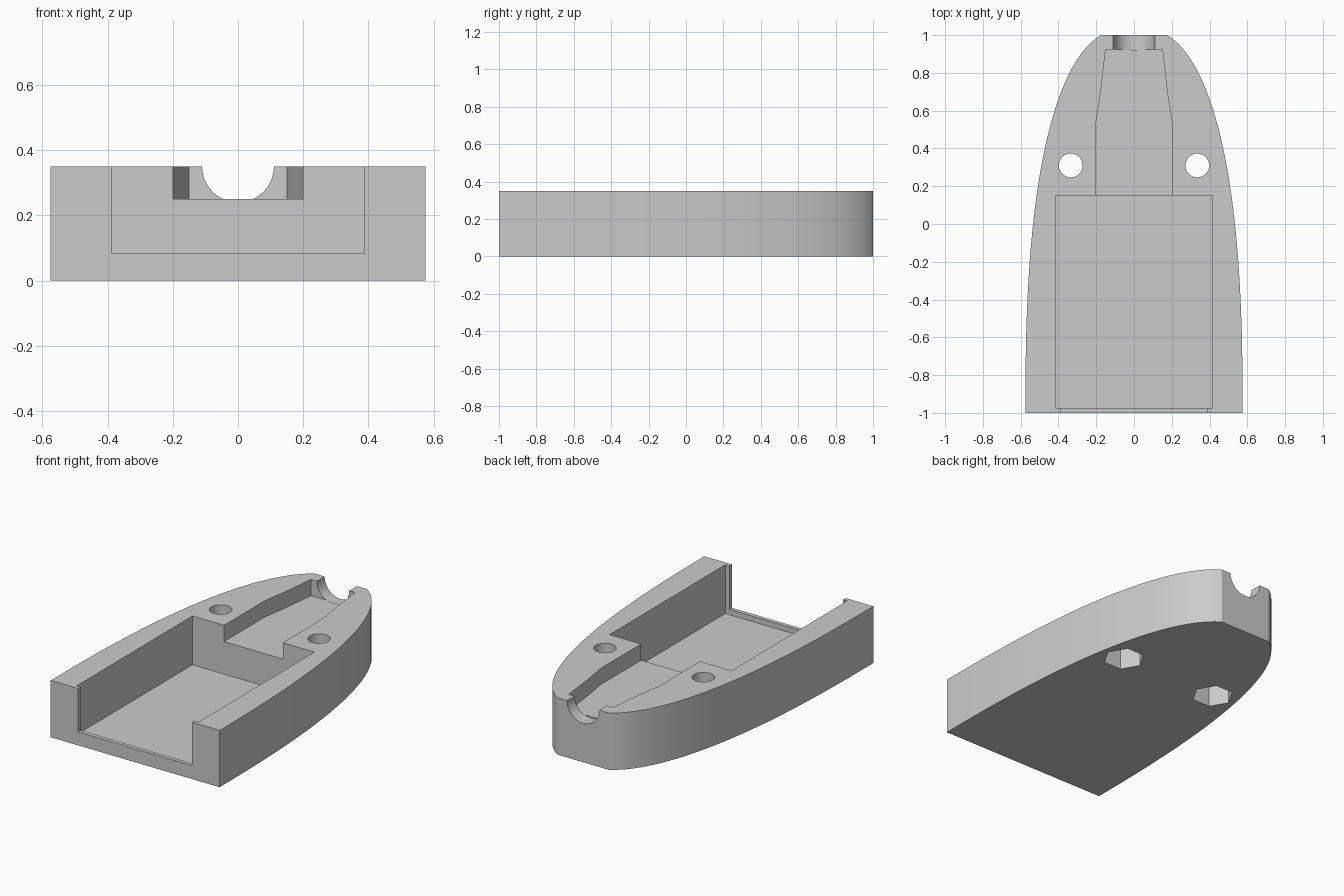
import bpy
import bmesh
import math
from mathutils import Matrix

cube = bpy.data.objects.get("Cube")
if cube:
    bpy.data.objects.remove(cube, do_unlink=True)

HEIGHT = 0.35
TOP = 0.5          # cutters reach above the body
HALF_WIDTH = 0.575

grey = bpy.data.materials.new("plain_grey")
grey.use_nodes = True
grey.diffuse_color = (0.6, 0.6, 0.6, 1)
grey.node_tree.nodes["Principled BSDF"].inputs["Base Color"].default_value = (0.6, 0.6, 0.6, 1)


def prism(name, outline, z0, z1, matrix=None):
    """Extrude a closed xy outline from z0 to z1."""
    bm = bmesh.new()
    face = bm.faces.new([bm.verts.new((x, y, z0)) for x, y in outline])
    grown = bmesh.ops.extrude_face_region(bm, geom=[face])["geom"]
    verts = [v for v in grown if isinstance(v, bmesh.types.BMVert)]
    bmesh.ops.translate(bm, verts=verts, vec=(0, 0, z1 - z0))
    bmesh.ops.recalc_face_normals(bm, faces=bm.faces)
    if matrix:
        bm.transform(matrix)
    mesh = bpy.data.meshes.new(name)
    bm.to_mesh(mesh)
    bm.free()
    mesh.materials.append(grey)
    obj = bpy.data.objects.new(name, mesh)
    bpy.context.collection.objects.link(obj)
    return obj


def mirrored(side):
    """Close a right-hand profile with its mirror image."""
    return side + [(-x, y) for x, y in reversed(side)]


def ring(cx, cy, radius, sides):
    return [(cx + radius * math.cos(math.tau * i / sides),
             cy + radius * math.sin(math.tau * i / sides)) for i in range(sides)]


def box(half, y0, y1):
    return mirrored([(half, y0), (half, y1)])


# Body: superellipse hull with a blunt back end
POWER, LENGTH, STEPS = 2.5, 2.043, 40
hull = []
for i in range(STEPS + 1):
    t = 2 * math.sin(math.pi / 2 * i / STEPS)
    hull.append((HALF_WIDTH * (1 - (t / LENGTH) ** POWER) ** (1 / POWER), t - 1))
body = prism("housing_half", mirrored(hull), 0, HEIGHT)

# Pockets: main bay, front opening with sill, raised tapering shelf
shelf = [(0.2, 0.1), (0.2, 0.545), (0.176, 0.7), (0.15, 0.925)]
cutters = [
    prism("main_bay", box(0.415, -0.975, 0.15), 0.05, TOP),
    prism("front_opening", box(0.388, -1.1, -0.9), 0.083, TOP),
    prism("shelf_pocket", mirrored(shelf), 0.25, TOP),
]

# Round cable channel through the back wall
lay_down = Matrix.Translation((0, 0, HEIGHT)) @ Matrix.Rotation(-math.pi / 2, 4, "X")
cutters.append(prism("cable_channel", ring(0, 0, 0.11, 64), 0.92, 1.1, lay_down))

# Screw holes with hexagonal nut recesses underneath
for x in (-0.335, 0.335):
    cutters.append(prism("screw_hole", ring(x, 0.31, 0.063, 48), -0.1, TOP))
    cutters.append(prism("nut_recess", ring(x, 0.31, 0.12, 6), -0.1, 0.17))

# Cut everything out of the body
bpy.ops.object.select_all(action="DESELECT")
body.select_set(True)
bpy.context.view_layer.objects.active = body
for cutter in cutters:
    cutter.hide_render = True
    mod = body.modifiers.new(cutter.name, "BOOLEAN")
    mod.operation = "DIFFERENCE"
    mod.solver = "EXACT"
    mod.object = cutter
    bpy.ops.object.modifier_apply(modifier=mod.name)
for cutter in cutters:
    bpy.data.objects.remove(cutter, do_unlink=True)

bpy.ops.object.shade_smooth_by_angle(angle=math.radians(25))
